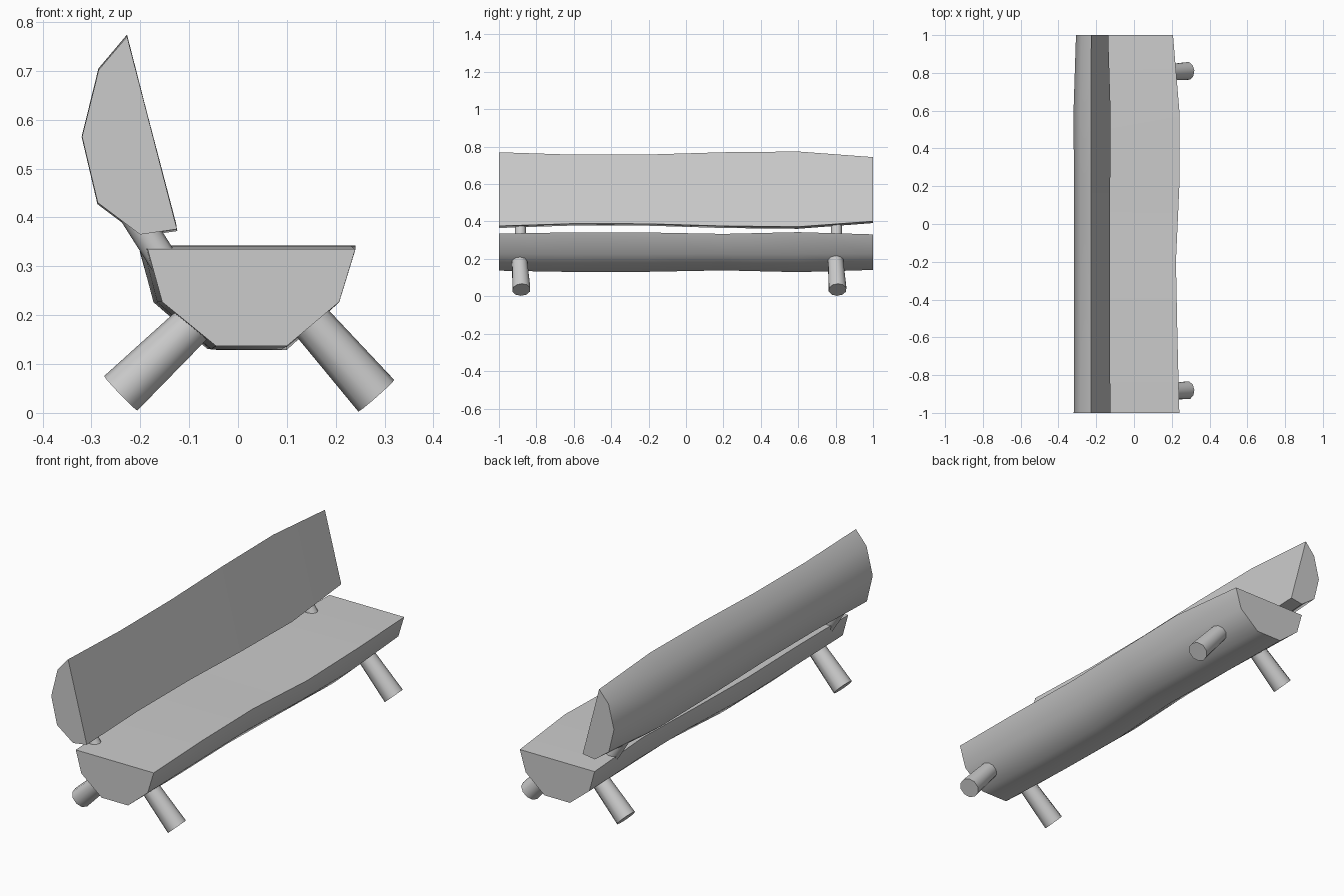
import bpy
from mathutils import Vector
from math import radians

cube = bpy.data.objects.get("Cube")
if cube:
    bpy.data.objects.remove(cube, do_unlink=True)

# One plain grey for the whole bench
grey = bpy.data.materials.new("plain grey")
grey.use_nodes = True
grey.diffuse_color = (0.6, 0.6, 0.6, 1)
grey.node_tree.nodes["Principled BSDF"].inputs["Base Color"].default_value = (0.6, 0.6, 0.6, 1)


def finish(obj, name, angle):
    obj.name = obj.data.name = name
    obj.data.materials.append(grey)
    bpy.ops.object.select_all(action='DESELECT')
    obj.select_set(True)
    bpy.context.view_layer.objects.active = obj
    bpy.ops.object.shade_smooth_by_angle(angle=radians(angle))


def half_log(name, profile, centre, stations):
    """Loft an x-z profile along y; each station is (shift x, scale x, scale z)."""
    n, last = len(profile), len(stations) - 1
    cx, cz = centre
    verts, faces = [], []
    for i, (dx, sx, sz) in enumerate(stations):
        y = -1 + 2 * i / last
        verts += [(cx + dx + (x - cx) * sx, y, cz + (z - cz) * sz) for x, z in profile]
    for i in range(last):
        for j in range(n):
            a, b = i * n + j, i * n + (j + 1) % n
            faces.append((a, a + n, b + n, b))
    faces += [tuple(range(n)), tuple(reversed(range(last * n, last * n + n)))]
    mesh = bpy.data.meshes.new(name)
    mesh.from_pydata(verts, [], faces)
    obj = bpy.data.objects.new(name, mesh)
    bpy.context.collection.objects.link(obj)
    finish(obj, name, 45)


def peg(name, start, end, r_start, r_end):
    """Round peg between two points, tapering from r_start to r_end."""
    start, end = Vector(start), Vector(end)
    axis = end - start
    bpy.ops.mesh.primitive_cone_add(vertices=10, radius1=r_start, radius2=r_end,
                                    depth=axis.length, location=(start + end) / 2,
                                    rotation=axis.to_track_quat('Z', 'Y').to_euler())
    finish(bpy.context.object, name, 45)


# Seat: split log, flat side up
half_log("seat",
         [(-0.185, 0.335), (0.24, 0.335), (0.207, 0.227),
          (0.10, 0.137), (-0.045, 0.137), (-0.155, 0.227)],
         (0.03, 0.236),
         [(0, 1, 1), (-0.01, 1, 1.07), (-0.018, 1, 1.06),
          (0, 1, 0.985), (0, 1, 1.08), (-0.025, 0.96, 0.96)])

# Backrest: split log, flat side forward and leaning back
half_log("backrest",
         [(-0.227, 0.77), (-0.125, 0.376), (-0.2, 0.365),
          (-0.287, 0.43), (-0.319, 0.565), (-0.285, 0.702)],
         (-0.22, 0.57),
         [(0, 1, 1), (0, 0.98, 0.935), (0, 0.98, 0.94),
          (0, 0.99, 1), (0, 1.01, 1.02), (0, 0.88, 0.87)])

# Splayed legs and the pegs that carry the backrest, one set near each end
for end_name, y in (("near", -0.885), ("far", 0.805)):
    peg(end_name + "_front_leg", (0.283, y + 0.005, 0.035), (0.12, y - 0.007, 0.22), 0.049, 0.041)
    peg(end_name + "_rear_leg", (-0.24, y + 0.005, 0.04), (-0.06, y - 0.007, 0.213), 0.049, 0.041)
    peg(end_name + "_back_peg", (-0.12, y, 0.26), (-0.25, y, 0.465), 0.03, 0.03)
